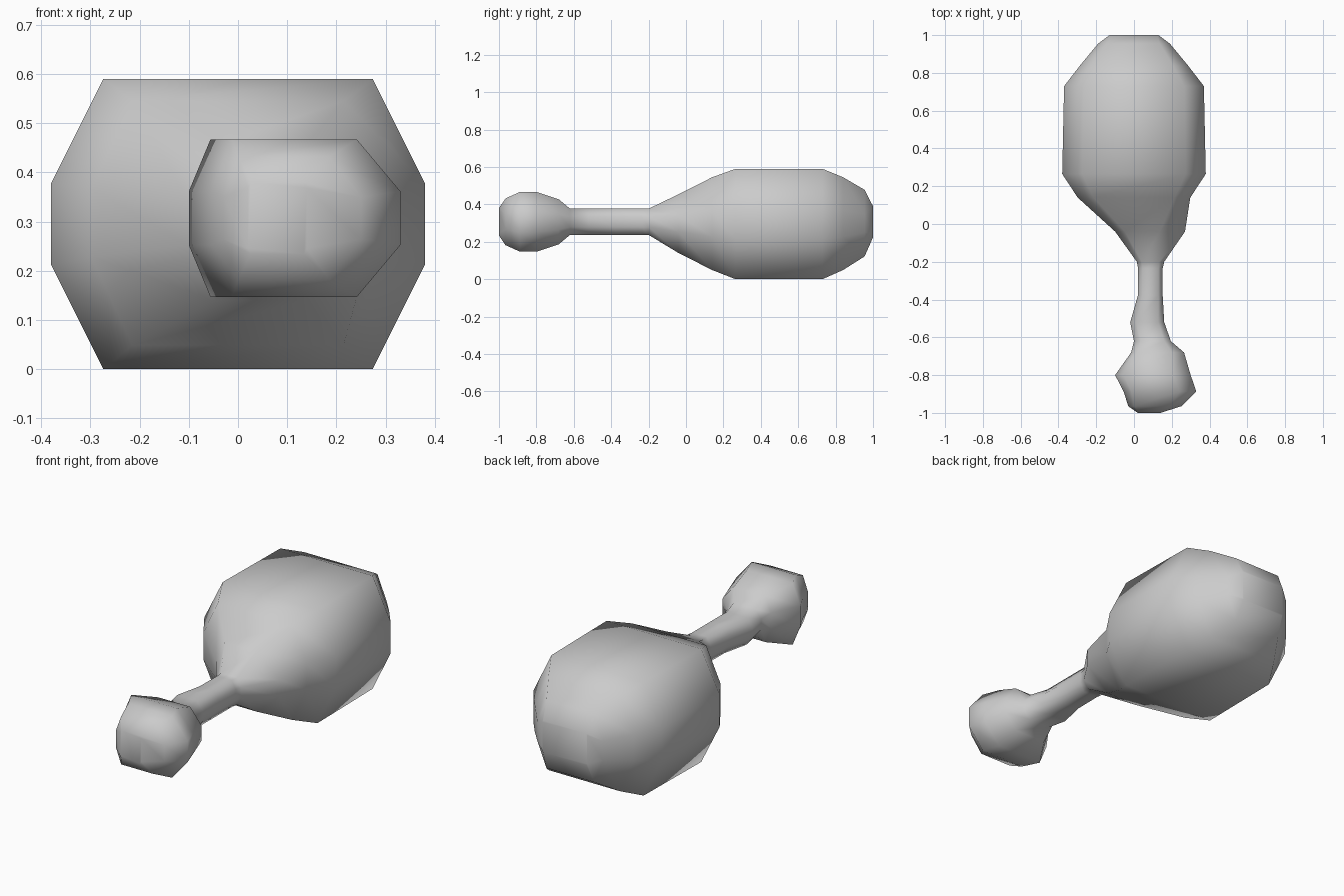
import bpy, bmesh, math

if "Cube" in bpy.data.objects:
    bpy.data.objects.remove(bpy.data.objects["Cube"])

Z_MID = 0.307  # common axis height of the neck, knob and end caps


def ring(y, xl, xr, hz, left=.14, right=.14, cut=.34, z=Z_MID):
    """Octagonal section: a box across x and z with its corners cut."""
    w, c = xr - xl, 2 * hz * cut
    zb, zt = z - hz, z + hz
    a, b = xl + left * w, xr - right * w
    return [(a, y, zb), (b, y, zb), (xr, y, zb + c), (xr, y, zt - c),
            (b, y, zt), (a, y, zt), (xl, y, zt - c), (xl, y, zb + c)]


# Big body: y, half width, half height
rings = [ring(1, -.13, .13, .083, .02, .02, .05)]
for y, hx, hz in [(.955, .19, .178), (.84, .285, .248), (.73, .37, .295),
                  (.265, .38, .295), (.14, .298, .248)]:
    rings.append(ring(y, -hx, hx, hz, cut=.36, z=max(.295, Z_MID - hz * .04)))

# Shoulder with its bulge on the right
rings.append(ring(-.04, -.10, .27, .157, right=.36, cut=.36, z=.297))

# Neck: y, left, right
for y, xl, xr in [(-.2, .015, .16), (-.235, .022, .152), (-.38, .02, .152),
                  (-.52, -.02, .16), (-.62, 0, .195)]:
    rings.append(ring(y, xl, xr, .07, .18, .18, .3))

# Knob: y, left, right, half height
for y, xl, xr, hz in [(-.68, -.015, .265, .12), (-.8, -.1, .3, .16),
                      (-.887, -.055, .33, .16), (-.965, -.03, .25, .125)]:
    rings.append(ring(y, xl, xr, hz, .11, .23, .33))
rings.append(ring(-1, .02, .14, .073, .05, .05, .08))

# Skin the sections and close both ends
bm = bmesh.new()
loops = [[bm.verts.new(p) for p in r] for r in rings]
for a, b in zip(loops, loops[1:]):
    for i in range(8):
        j = (i + 1) % 8
        bm.faces.new((a[i], a[j], b[j], b[i]))
bm.faces.new(loops[0])
bm.faces.new(loops[-1])
bmesh.ops.recalc_face_normals(bm, faces=bm.faces)
# Stand exactly on the ground
low = min(v.co.z for v in bm.verts)
bmesh.ops.translate(bm, verts=bm.verts, vec=(0, 0, -low))

mesh = bpy.data.meshes.new("handled_body")
bm.to_mesh(mesh)
bm.free()
obj = bpy.data.objects.new("handled_body", mesh)
bpy.context.collection.objects.link(obj)

# Soft shading over the low-poly form
bpy.context.view_layer.objects.active = obj
obj.select_set(True)
bpy.ops.object.shade_smooth_by_angle(angle=math.radians(65))
